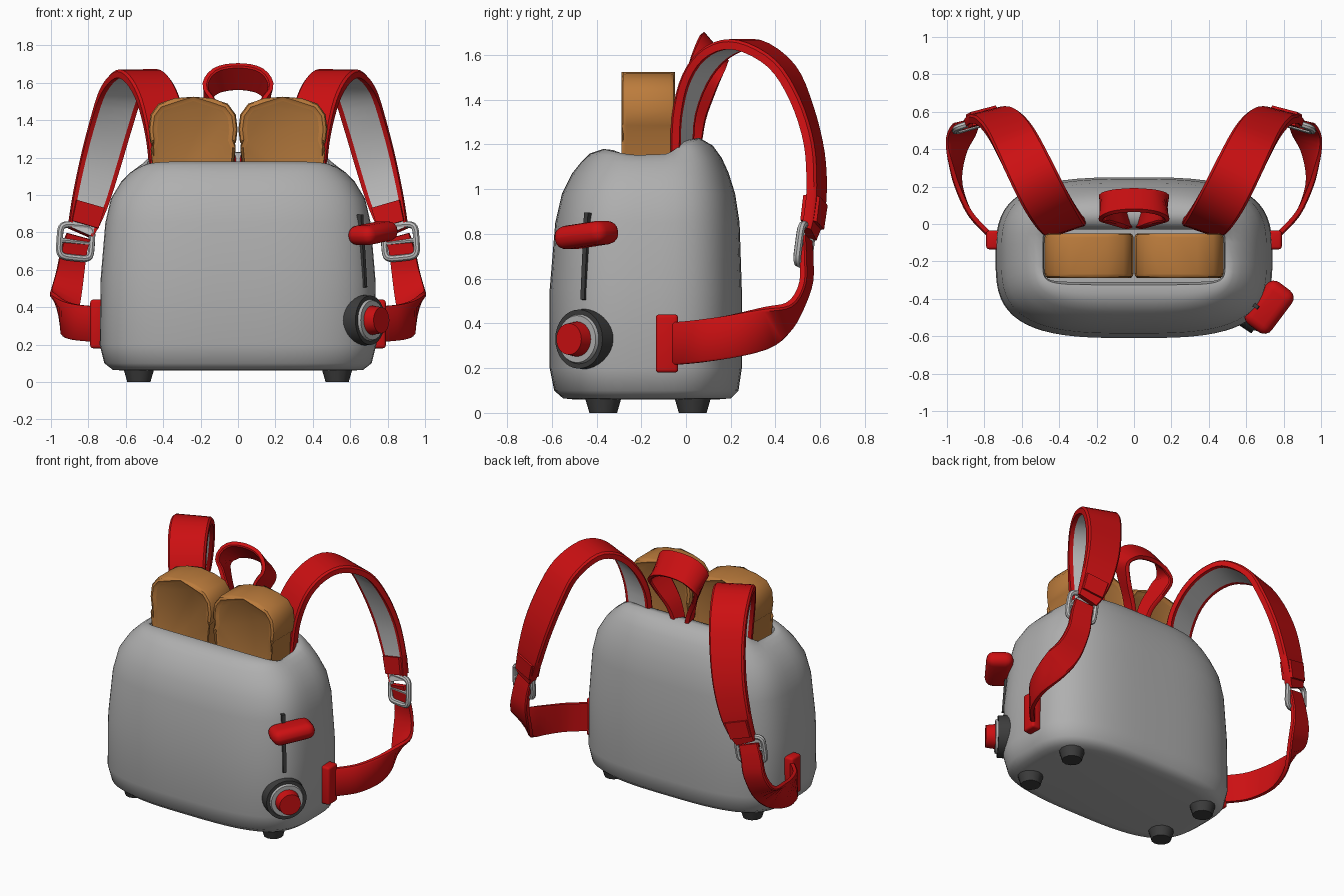
import bpy, bmesh, math
from mathutils import Vector, Matrix

if "Cube" in bpy.data.objects:
    bpy.data.objects.remove(bpy.data.objects["Cube"])


def material(name, r, g, b):
    m = bpy.data.materials.new(name)
    m.diffuse_color = (r, g, b, 1)
    m.use_nodes = True
    m.node_tree.nodes["Principled BSDF"].inputs["Base Color"].default_value = m.diffuse_color
    return m


GREY = material("grey shell", 0.43, 0.43, 0.43)
RED = material("red webbing", 0.6, 0.005, 0.006)
LINING = material("pale lining", 0.58, 0.58, 0.58)
METAL = material("buckle metal", 0.5, 0.5, 0.5)
DARK = material("dark rubber", 0.045, 0.045, 0.045)
CRUST = material("bread crust", 0.5, 0.2, 0.045)
CRUMB = material("bread face", 0.42, 0.175, 0.042)


def finish(name, bm, mats, mirror=False, angle=40):
    bmesh.ops.recalc_face_normals(bm, faces=bm.faces[:])
    me = bpy.data.meshes.new(name)
    bm.to_mesh(me)
    bm.free()
    for m in mats:
        me.materials.append(m)
    ob = bpy.data.objects.new(name, me)
    bpy.context.collection.objects.link(ob)
    bpy.ops.object.select_all(action='DESELECT')
    ob.select_set(True)
    bpy.context.view_layer.objects.active = ob
    bpy.ops.object.shade_smooth_by_angle(angle=math.radians(angle))
    if mirror:
        ob.modifiers.new("Mirror", 'MIRROR')
    return ob


def bridge(bm, rings, cap=True):
    """Skin a list of closed vertex rings; returns faces as [ring][segment]."""
    out = []
    for a, b in zip(rings, rings[1:]):
        n = len(a)
        out.append([bm.faces.new((a[i], a[(i + 1) % n], b[(i + 1) % n], b[i])) for i in range(n)])
    if cap:
        bm.faces.new(rings[0][::-1])
        bm.faces.new(rings[-1])
    return out


def spow(v, p):
    return math.copysign(abs(v) ** p, v)


def spline(points, steps):
    """Catmull-Rom through tuples of any length."""
    pts = [Vector(p) for p in points]
    pts = [2 * pts[0] - pts[1]] + pts + [2 * pts[-1] - pts[-2]]
    out = []
    for i in range(1, len(pts) - 2):
        a, b, c, d = pts[i - 1:i + 3]
        for k in range(steps):
            t = k / steps
            out.append(0.5 * (2 * b + (c - a) * t + (2 * a - 5 * b + 4 * c - d) * t * t
                              + (3 * b - a - 3 * c + d) * t ** 3))
    return out + [pts[-2]]


def ribbon(name, points, thick, mirror=True, lining=False, steps=4):
    """Points are (x, y, z, width direction x, y, z, width)."""
    bm = bmesh.new()
    s = spline(points, steps)
    rings = []
    for i, p in enumerate(s):
        pos, w = Vector(p[:3]), Vector(p[3:6])
        t = (Vector(s[min(i + 1, len(s) - 1)][:3]) - Vector(s[max(i - 1, 0)][:3])).normalized()
        w = (w - t * w.dot(t)).normalized()
        n = t.cross(w)
        h, e = p[6] / 2, thick / 2
        section = [(-h, -e * .5), (-h * .9, -e), (h * .9, -e), (h, -e * .5), (h, e),
                   (h * .78, e), (-h * .78, e), (-h, e)]
        rings.append([bm.verts.new(pos + w * a + n * b) for a, b in section])
    faces = bridge(bm, rings)
    if lining:
        for row in faces:
            row[5].material_index = 1
    return finish(name, bm, [RED, LINING], mirror)


def box(name, centre, size, bevel, mat, rot=Matrix(), mirror=False, seg=3):
    bm = bmesh.new()
    bmesh.ops.create_cube(bm, size=1)
    bmesh.ops.scale(bm, vec=size, verts=bm.verts[:])
    if bevel:
        bmesh.ops.bevel(bm, geom=bm.edges[:], offset=bevel, segments=seg, profile=0.5, affect='EDGES')
    bmesh.ops.transform(bm, matrix=Matrix.Translation(centre) @ rot, verts=bm.verts[:])
    return finish(name, bm, [mat], mirror)


# toaster shell with an open slot: z, half width, front y, back y, squareness, front lift, back lift
shell = [(.06, .60, -.50, .14, 3.2, 0, 0), (.065, .67, -.55, .20, 3.2, 0, 0),
         (.10, .715, -.59, .235, 3.2, 0, 0), (.20, .74, -.61, .25, 3.2, 0, 0),
         (.55, .735, -.61, .25, 3.2, 0, 0), (.85, .71, -.585, .24, 3.2, 0, 0),
         (.98, .68, -.555, .22, 3.2, 0, 0), (1.07, .625, -.51, .19, 3.2, 0, .005),
         (1.12, .575, -.47, .16, 3.4, 0, .02), (1.145, .535, -.43, .12, 3.8, .015, .05),
         (1.15, .505, -.37, .06, 5, .03, .08), (1.14, .487, -.325, 0, 7, .035, .08),
         (1.10, .48, -.31, -.03, 9, .02, .06), (.90, .48, -.31, -.03, 9, 0, 0)]
bm = bmesh.new()
rings = []
for z, hx, yf, yb, n, lf, lb in shell:
    ring = []
    for i in range(64):
        a = 2 * math.pi * (i + .5) / 64
        u, v = spow(math.cos(a), 2 / n), spow(math.sin(a), 2 / n)
        ring.append(bm.verts.new((hx * u, (yf + yb) / 2 + v * (yb - yf) / 2,
                                  z + (lb if v > 0 else lf) * v * v)))
    rings.append(ring)
bridge(bm, rings)
finish("toaster_shell", bm, [GREY], angle=60)

# bread slices with recessed faces
half = [(.205, .91), (.205, 1.255), (.23, 1.285), (.238, 1.35), (.228, 1.43),
        (.185, 1.488), (.10, 1.517)]
outline = half + [(0, 1.525)] + [(-x, z) for x, z in reversed(half)]
bm = bmesh.new()
bridge(bm, [[bm.verts.new((.24 + x, y, z)) for x, z in outline] for y in (-.288, -.05)])
rim = [e for e in bm.edges if abs(e.verts[0].co.y - e.verts[1].co.y) < .01]
bmesh.ops.bevel(bm, geom=rim, offset=.022, segments=2, profile=.5, affect='EDGES')
bmesh.ops.recalc_face_normals(bm, faces=bm.faces[:])
sides = [f for f in bm.faces if abs(f.normal.y) > .99 and f.calc_area() > .05]
bmesh.ops.inset_individual(bm, faces=sides, thickness=.022, depth=-.012)
for f in sides:
    f.material_index = 1
finish("bread_slices", bm, [CRUST, CRUMB], mirror=True)

# four tapered feet
bm = bmesh.new()
for y in (-.37, .03):
    bmesh.ops.create_cone(bm, cap_ends=True, segments=12, radius1=.062, radius2=.085, depth=.08,
                          matrix=Matrix.Translation((.53, y, .04)))
finish("feet", bm, [DARK], mirror=True)

# dial and lever sit on the rounded front right corner
out = Vector((.8, -.6, 0))
turn = Matrix.Rotation(math.atan2(-.6, .8), 4, 'Z')
for name, r1, r2, lo, hi, mat in (("dial_ring", .138, .132, -.05, .04, DARK),
                                  ("dial_plate", .115, .105, .03, .055, GREY),
                                  ("dial_knob", .08, .07, .04, .115, RED)):
    bm = bmesh.new()
    m = (Matrix.Translation(Vector((.675, -.455, .33)) + out * (lo + hi) / 2)
         @ turn @ Matrix.Rotation(math.pi / 2, 4, 'Y'))
    bmesh.ops.create_cone(bm, cap_ends=True, segments=32, radius1=r1, radius2=r2,
                          depth=hi - lo, matrix=m)
    finish(name, bm, [mat])
lean = turn @ Matrix.Rotation(math.radians(-4), 4, 'Y')
box("lever_slot", (.66, -.445, .70), (.035, .022, .39), 0, DARK, lean)
tip = turn @ Matrix.Rotation(math.radians(7), 4, 'X')
box("lever_handle", (.722, -.445, .795), (.17, .28, .105), .05, RED, tip, seg=4)

# padded shoulder straps with pale lining on the inside
ribbon("shoulder_straps", [
    (.36, -.02, 1.12, .95, -.3, 0, .22), (.38, -.01, 1.33, .95, -.3, 0, .23),
    (.425, .05, 1.51, .9, -.4, 0, .24), (.485, .15, 1.62, .87, -.45, 0, .25),
    (.55, .28, 1.645, .87, -.45, 0, .25), (.625, .43, 1.55, .9, -.4, .1, .24),
    (.68, .52, 1.38, .93, -.3, .2, .23), (.735, .575, 1.18, .95, -.25, .25, .22),
    (.785, .585, .99, .95, -.25, .25, .20), (.82, .57, .87, .95, -.25, .25, .17),
    (.845, .55, .80, .95, -.25, .2, .14)], .045, lining=True)
ribbon("strap_keepers", [(.797, .58, .95, .95, -.25, .25, .16),
                         (.825, .565, .84, .95, -.25, .2, .15)], .075)

# adjusting straps that twist round to the sides
ribbon("lower_straps", [
    (.855, .535, .78, .95, -.25, .1, .13), (.88, .54, .69, .95, -.25, .1, .14),
    (.90, .535, .57, .95, -.2, .1, .15), (.925, .475, .45, .8, 0, .6, .17),
    (.945, .37, .385, .4, 0, .9, .19), (.94, .22, .345, .1, 0, 1, .19),
    (.885, .07, .322, 0, 0, 1, .19), (.80, -.03, .312, 0, 0, 1, .19),
    (.74, -.08, .31, 0, 0, 1, .19)], .03)
box("strap_anchors", (.755, -.085, .31), (.07, .10, .26), .015, RED, mirror=True)

# metal buckles: rounded frame plus crossbar, swept with a round section
centre = Vector((.868, .53, .75))
across = Vector((.95, -.28, .1)).normalized()
along = Vector((.12, -.15, -.98))
along = (along - across * along.dot(across)).normalized()
normal = along.cross(across)
bm = bmesh.new()
rings = []
for i in range(33):
    a = 2 * math.pi * i / 32
    ca, sa = spow(math.cos(a), .4), spow(math.sin(a), .4)
    p = centre + across * (.09 * ca) + along * (.088 * sa)
    d = across * math.cos(a) + along * math.sin(a)
    rings.append([bm.verts.new(p + (d * math.cos(b) + normal * math.sin(b)) * .018)
                  for b in (k * math.pi / 4 for k in range(8))])
bridge(bm, rings, cap=False)
bmesh.ops.remove_doubles(bm, verts=bm.verts[:], dist=.0002)
rot = Matrix((across, along, normal)).transposed().to_4x4()
bmesh.ops.create_cone(bm, cap_ends=True, segments=8, radius1=.014, radius2=.014, depth=.18,
                      matrix=Matrix.Translation(centre) @ rot @ Matrix.Rotation(math.pi / 2, 4, 'Y'))
finish("buckles", bm, [METAL], mirror=True)

# carry loop behind the bread
side = [(.03, .02, 1.17, .09), (.07, .035, 1.32, .11), (.135, .065, 1.45, .14),
        (.165, .09, 1.54, .16), (.11, .115, 1.61, .17)]
loop = [(-x, y, z, 0, .65, -.76, w) for x, y, z, w in side] + [(0, .125, 1.63, 0, .65, -.76, .17)]
loop += [(x, y, z, 0, .65, -.76, w) for x, y, z, w in reversed(side)]
ribbon("carry_loop", loop, .03, mirror=False)
